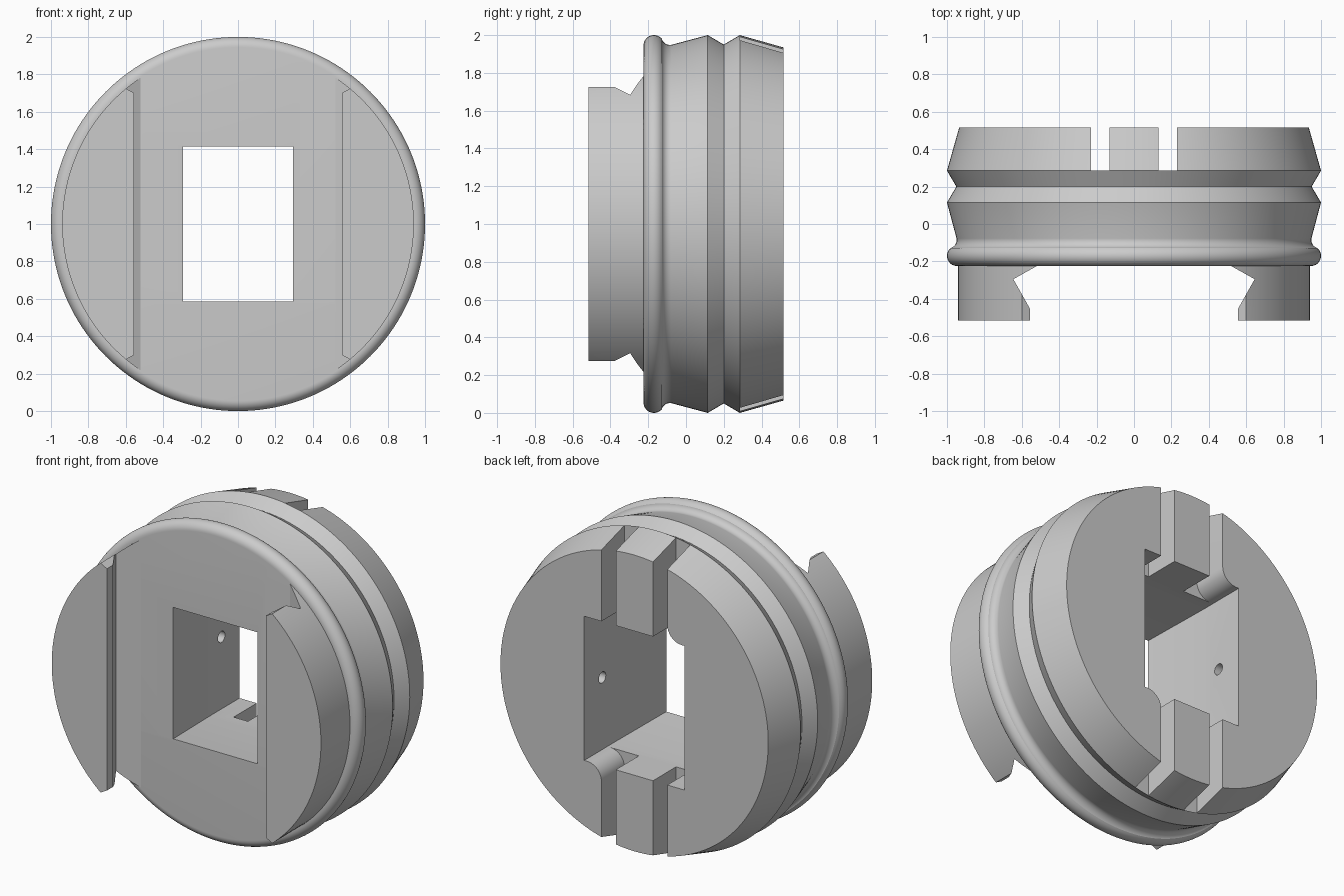
import bpy, bmesh, math
from mathutils import Vector

if "Cube" in bpy.data.objects:
    bpy.data.objects.remove(bpy.data.objects["Cube"])

grey = bpy.data.materials.new("plain grey")
grey.use_nodes = True
grey.diffuse_color = (0.6, 0.6, 0.6, 1)
grey.node_tree.nodes["Principled BSDF"].inputs["Base Color"].default_value = (0.6, 0.6, 0.6, 1)


def finish(name, bm):
    bmesh.ops.recalc_face_normals(bm, faces=bm.faces)
    mesh = bpy.data.meshes.new(name)
    bm.to_mesh(mesh)
    bm.free()
    mesh.materials.append(grey)
    obj = bpy.data.objects.new(name, mesh)
    bpy.context.collection.objects.link(obj)
    obj.location.z = 1
    return obj


def loft(name, rings):
    """Closed solid through matching rings of points."""
    bm = bmesh.new()
    loops = [[bm.verts.new(p) for p in ring] for ring in rings]
    for a, b in zip(loops, loops[1:]):
        for i in range(len(a)):
            j = (i + 1) % len(a)
            bm.faces.new((a[i], a[j], b[j], b[i]))
    bm.faces.new(loops[0])
    bm.faces.new(loops[-1])
    return finish(name, bm)


def lathe(name, profile, steps=160):
    """Solid of revolution about y from (y, radius) points."""
    turn = [2 * math.pi * i / steps for i in range(steps)]
    return loft(name, [[(r * math.cos(t), y, r * math.sin(t)) for t in turn]
                       for y, r in profile])


def prism_y(name, points, y0, y1):
    return loft(name, [[(x, y, z) for x, z in points] for y in (y0, y1)])


def box_points(x0, x1, z0, z1):
    return [(x0, z0), (x1, z0), (x1, z1), (x0, z1)]


def boolean(obj, tool, operation="DIFFERENCE"):
    mod = obj.modifiers.new("cut", "BOOLEAN")
    mod.operation = operation
    mod.solver = "EXACT"
    mod.object = tool
    bpy.context.view_layer.objects.active = obj
    bpy.context.view_layer.update()
    bpy.ops.object.modifier_apply(modifier=mod.name)
    bpy.data.objects.remove(tool)


def shade(obj):
    bpy.ops.object.select_all(action="DESELECT")
    obj.select_set(True)
    bpy.context.view_layer.objects.active = obj
    bpy.ops.object.shade_smooth_by_angle(angle=math.radians(20))


# Round body: rolled front lip, hollow neck, two angled ridges
lip = [(-0.17 - 0.055 * math.cos(a), 0.945 + 0.055 * math.sin(a))
       for a in [math.radians(d) for d in range(0, 141, 10)]]
neck = [(-0.085 - 0.045 * math.cos(a), 0.993 - 0.045 * math.sin(a))
        for a in [math.radians(d) for d in range(20, 101, 10)]]
ridges = [(0.115, 1.0), (0.2, 0.95), (0.285, 1.0), (0.515, 0.935)]
body = lathe("round_body", lip + neck + ridges)

# Window through the middle, widening towards the back
sections = [(-0.3, 0.295, 0.415), (-0.225, 0.295, 0.415),
            (0.21, 0.35, 0.455), (0.6, 0.35, 0.455)]
boolean(body, loft("window_cutter", [[(x, y, z) for x, z in box_points(-w, w, -h, h)]
                                     for y, w, h in sections]))

for s in (1, -1):
    # Vertical slots across the back face
    slot = box_points(s * 0.13, s * 0.23, -1.1, 1.1)
    boolean(body, prism_y("slot_cutter", slot, 0.285, 0.6))
    # Rounded corner between slot and window, on opposite corners
    arc = [(0.33 + 0.1 * math.cos(a), -0.555 + 0.1 * math.sin(a))
           for a in [math.radians(d) for d in range(180, 89, -10)]]
    corner = [(0.21, -0.555)] + arc + [(0.33, -0.43), (0.21, -0.43)]
    boolean(body, prism_y("corner_cutter", [(s * x, s * z) for x, z in corner], 0.285, 0.6))
    # Small blind hole in each side wall of the window
    turn = [2 * math.pi * i / 32 for i in range(32)]
    boolean(body, loft("hole_cutter", [[(s * x, 0.335 + 0.035 * math.cos(t), 0.035 * math.sin(t))
                                        for t in turn] for x in (0.3, 0.5)]))
shade(body)

# Dovetail rails on the front
rail_outline = [(0.555, -0.515), (0.555, -0.455), (0.645, -0.295), (0.52, -0.225),
                (0.52, -0.215), (1.1, -0.215), (1.1, -0.515)]
for side, s in (("left", 1), ("right", -1)):
    rail = loft(side + "_rail", [[(s * x, y, z) for x, y in rail_outline] for z in (-1, 1)])
    boolean(rail, lathe("rail_trim", [(-0.6, 0.94), (-0.1, 0.94)]), "INTERSECT")
    # Bevelled tips of the inner edge
    for e in (1, -1):
        tip = [(0.61, 0.7305), (0.53, 0.686), (0.53, 0.85), (0.61, 0.85)]
        boolean(rail, prism_y("tip_cutter", [(s * x, e * z) for x, z in tip], -0.6, -0.36))
    shade(rail)
